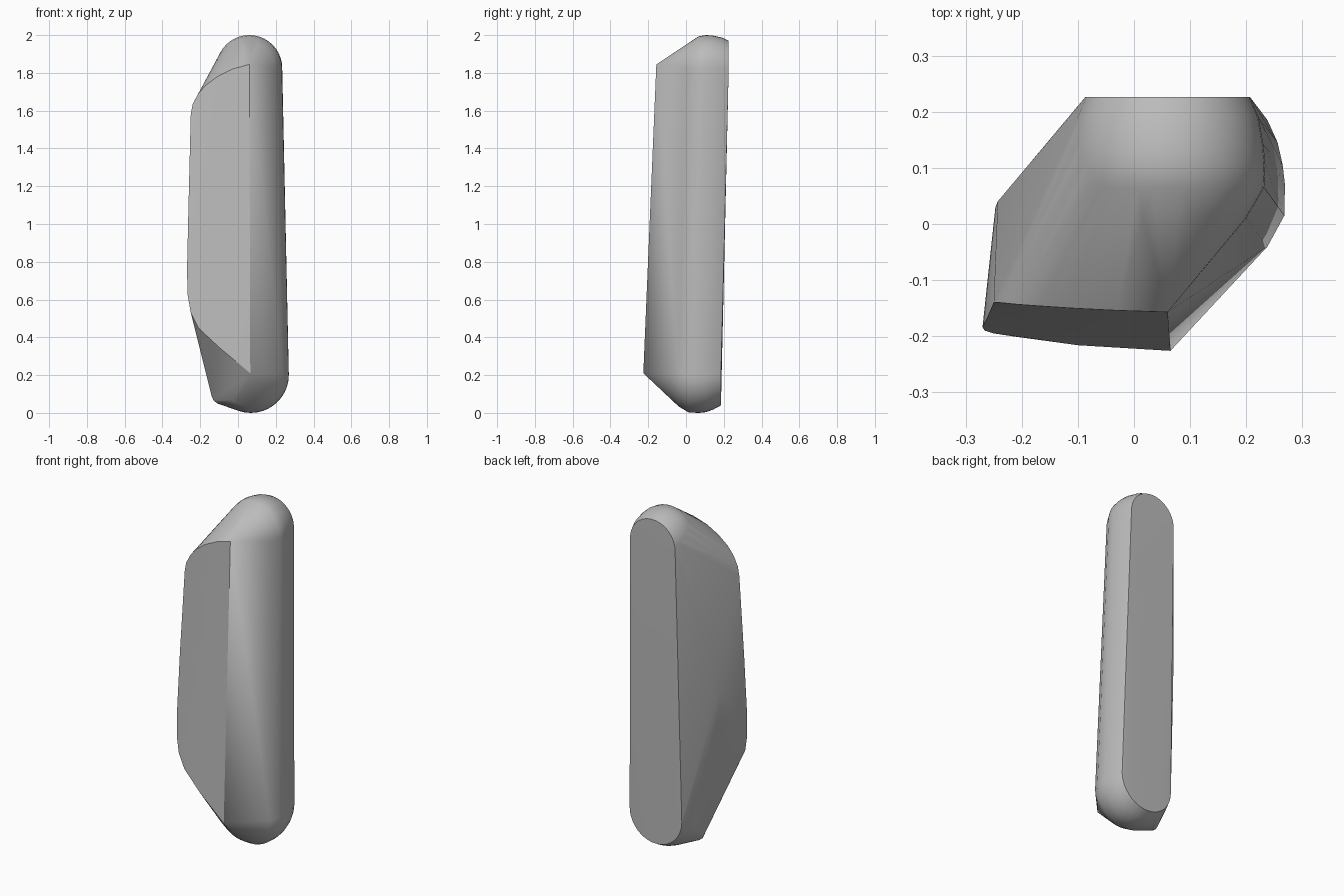
import bpy, bmesh, math

cube = bpy.data.objects.get("Cube")
if cube:
    bpy.data.objects.remove(cube)

# Stone colour
stone = bpy.data.materials.new("stone_grey")
stone.use_nodes = True
grey = (0.5, 0.5, 0.5, 1)
stone.diffuse_color = grey
stone.node_tree.nodes["Principled BSDF"].inputs["Base Color"].default_value = grey


def capsule_ring(top, bottom, steps=20):
    """Tapered upright capsule outline; each end is (y, radius, extreme z)."""
    points = []
    for (y, r, z), sign in ((top, 1), (bottom, -1)):
        cx = 0.06 if sign > 0 else 0.068
        for i in range(steps + 1):
            a = math.pi * i / steps
            points.append((cx + r * math.cos(a), y, z - sign * r + sign * r * math.sin(a)))
    return points


# Rounded rear body, from the flat back towards the front
points = []
for top, bottom in (
    ((0.226, 0.147, 1.970), (0.185, 0.170, 0.040)),
    ((0.190, 0.162, 1.987), (0.145, 0.188, 0.018)),
    ((0.140, 0.171, 1.998), (0.105, 0.197, 0.004)),
    ((0.105, 0.174, 2.000), (0.070, 0.201, 0.000)),
    ((0.065, 0.172, 1.993), (0.015, 0.200, 0.002)),
    ((0.010, 0.140, 1.957), (-0.040, 0.170, 0.035)),
):
    points += capsule_ring(top, bottom)

# Front face outline: ridge top, rounded shoulder, right edge, lower edge
points += [
    (0.06, -0.157, 1.845), (-0.03, -0.154, 1.82), (-0.11, -0.150, 1.78),
    (-0.17, -0.146, 1.735), (-0.21, -0.143, 1.69), (-0.24, -0.140, 1.635),
    (-0.25, -0.140, 1.58), (-0.262, -0.168, 1.1), (-0.27, -0.184, 0.75),
    (-0.266, -0.19, 0.62), (-0.25, -0.195, 0.53), (-0.21, -0.201, 0.45),
    (-0.10, -0.216, 0.347), (0.065, -0.226, 0.21),
]

# Angled side facet and lower corner
points += [
    (-0.243, 0.04, 1.17), (-0.247, 0.03, 0.97),
    (-0.14, 0.03, 0.09), (-0.13, 0.03, 0.067), (-0.11, 0.03, 0.05),
]

# Wrap the outlines in one skin
bm = bmesh.new()
for p in points:
    bm.verts.new(p)
bmesh.ops.remove_doubles(bm, verts=bm.verts, dist=0.002)
bmesh.ops.convex_hull(bm, input=bm.verts)
bmesh.ops.delete(bm, geom=[v for v in bm.verts if not v.link_faces], context='VERTS')
bmesh.ops.dissolve_limit(bm, angle_limit=math.radians(1), verts=bm.verts, edges=bm.edges)
bmesh.ops.recalc_face_normals(bm, faces=bm.faces)
mesh = bpy.data.meshes.new("stone_body")
bm.to_mesh(mesh)
bm.free()
mesh.materials.append(stone)

body = bpy.data.objects.new("stone_body", mesh)
bpy.context.collection.objects.link(body)
bpy.ops.object.select_all(action='DESELECT')
body.select_set(True)
bpy.context.view_layer.objects.active = body
bpy.ops.object.shade_smooth_by_angle(angle=math.radians(30))
